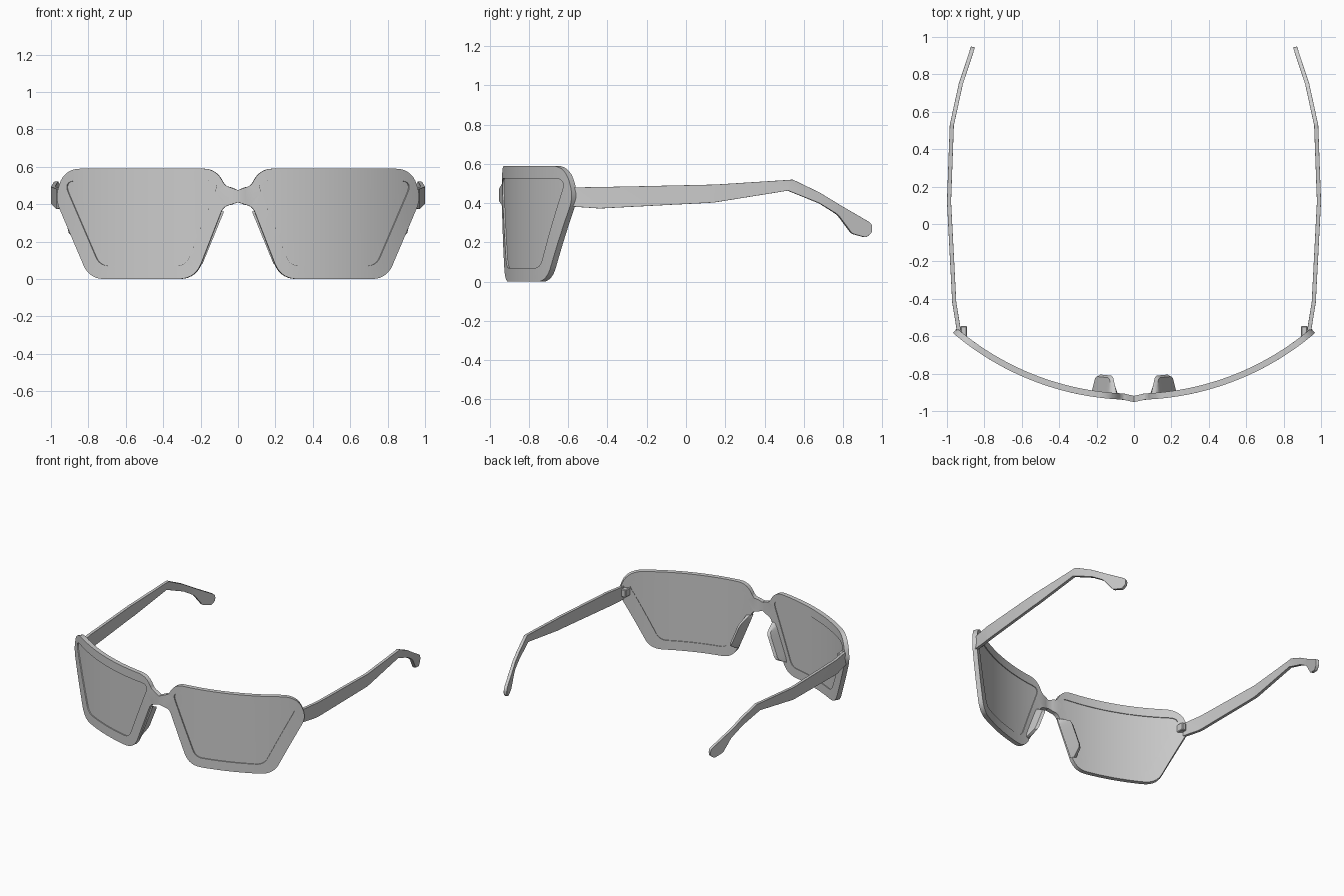
import bpy, bmesh, math
from mathutils import Vector

if "Cube" in bpy.data.objects:
    bpy.data.objects.remove(bpy.data.objects["Cube"], do_unlink=True)


def rounded(corners, steps=7):
    """Closed 2D outline from (u, v, trim) corners, each rounded by a curve."""
    pts = []
    for i, (u, v, trim) in enumerate(corners):
        c = Vector((u, v))
        if not trim:
            pts.append(c)
            continue
        before = Vector(corners[i - 1][:2])
        after = Vector(corners[(i + 1) % len(corners)][:2])
        a = c + (before - c).normalized() * trim
        b = c + (after - c).normalized() * trim
        for k in range(steps + 1):
            t = k / steps
            pts.append(a * (1 - t) ** 2 + c * 2 * t * (1 - t) + b * t * t)
    return pts


def lerp_table(table, u):
    for (u0, w0), (u1, w1) in zip(table, table[1:]):
        if u <= u1:
            break
    return w0 + (w1 - w0) * (u - u0) / (u1 - u0)


def finish(name, bm, thickness=0, bevel=0, angle=30):
    """Mirror, thicken and shade one part."""
    mesh = bpy.data.meshes.new(name)
    bm.to_mesh(mesh)
    bm.free()
    obj = bpy.data.objects.new(name, mesh)
    bpy.context.collection.objects.link(obj)
    obj.modifiers.new("mirror", 'MIRROR').merge_threshold = 0.0005
    if thickness:
        solid = obj.modifiers.new("thickness", 'SOLIDIFY')
        solid.thickness, solid.offset = thickness, -1
    if bevel:
        mod = obj.modifiers.new("bevel", 'BEVEL')
        mod.width, mod.segments = bevel, 1
        mod.limit_method, mod.angle_limit = 'ANGLE', math.radians(50)
    bpy.ops.object.select_all(action='DESELECT')
    obj.select_set(True)
    bpy.context.view_layer.objects.active = obj
    bpy.ops.object.convert(target='MESH')
    bpy.ops.object.shade_smooth_by_angle(angle=math.radians(angle))
    return obj


def bent_sheet(loops, cuts, place, outward):
    """Fill 2D outlines, slice them across u, then bend them into space."""
    bm = bmesh.new()
    for loop in loops:
        verts = [bm.verts.new((p.x, 0, p.y)) for p in loop]
        for a, b in zip(verts, verts[1:] + verts[:1]):
            bm.edges.new((a, b))
    bmesh.ops.triangle_fill(bm, edges=bm.edges[:], use_beauty=True, normal=(0, -1, 0))
    for u in cuts:
        bmesh.ops.bisect_plane(bm, geom=bm.verts[:] + bm.edges[:] + bm.faces[:],
                               plane_co=(u, 0, 0), plane_no=(1, 0, 0), dist=1e-5)
    for v in bm.verts:
        v.co = place(v.co.x, v.co.z)
    bm.normal_update()
    for f in bm.faces:
        if f.normal.dot(Vector(outward)) < 0:
            f.normal_flip()
    return bm


# Wrapped front: a circular arc with a slight peak at the bridge
RADIUS = 1.49


def wrap(x, z, back=0):
    y = -0.94 + RADIUS - math.sqrt(RADIUS ** 2 - x * x)
    return Vector((x, y + back - 0.2 * max(0, 0.06 - x), z))


slices = [i * 0.04 for i in range(1, 25)]
rim = rounded([(0, .475, 0), (.07, .5, .02), (.12, .59, .07), (.93, .59, .09),
               (.978, .43, .06), (.795, 0, .08), (.23, 0, .09),
               (.08, .385, .03), (0, .41, 0)])
opening = rounded([(.1, .525, .06), (.935, .525, .07), (.74, .07, .05), (.28, .07, .05)])

finish("front_frame", bent_sheet([rim, opening], slices, wrap, (0, -1, 0)), thickness=.033)
finish("lenses", bent_sheet([opening], slices, lambda x, z: wrap(x, z, .008), (0, -1, 0)),
       thickness=.02)

# Temples: side profile bowed outward, with a drooping ear tip
bow = [(-.585, .945), (-.42, .972), (.12, 1.0), (.53, .985), (.75, .937), (.96, .868)]
profile = rounded([(-.585, .48, 0), (-.3, .485, 0), (.15, .495, 0), (.545, .52, 0),
                   (.68, .455, 0), (.79, .388, 0), (.95, .295, .02), (.948, .25, .01),
                   (.918, .225, .01), (.847, .245, .01), (.775, .342, .02), (.68, .4, 0),
                   (.52, .464, 0), (.14, .403, 0), (-.44, .373, 0), (-.585, .383, 0)], 3)
finish("temples", bent_sheet([profile], [-.42, -.15, .12, .33, .53, .64, .75, .85],
                             lambda y, z: Vector((lerp_table(bow, y), y, z)), (1, 0, 0)),
       thickness=.022, bevel=.005)

# Nose pads: tapered fins along the inner rim edge
bm = bmesh.new()
rings = []
for i in range(13):
    t = i / 12
    x, z = .088 + .115 * t, .36 - .28 * t
    reach = .1 * min(1, 1.8 * math.sin(math.pi * t)) + .005
    base = wrap(x, z).y + .02
    section = [(x - .013, base), (x + .035, base),
               (x + .024, base + reach * .9), (x + .004, base + reach)]
    rings.append([bm.verts.new((u, y, z)) for u, y in section])
for r0, r1 in zip(rings, rings[1:]):
    for k in range(4):
        n = (k + 1) % 4
        bm.faces.new((r0[k], r0[n], r1[n], r1[k]))
bm.faces.new(rings[0])
bm.faces.new(rings[-1])
bmesh.ops.recalc_face_normals(bm, faces=bm.faces[:])
finish("nose_pads", bm, angle=45)

# Hinge blocks joining the frame to the temples
bm = bmesh.new()
bmesh.ops.create_cube(bm, size=1)
for v in bm.verts:
    v.co = Vector((.91 + v.co.x * .036, -.575 + v.co.y * .06, .44 + v.co.z * .06))
finish("hinges", bm, bevel=.005)
